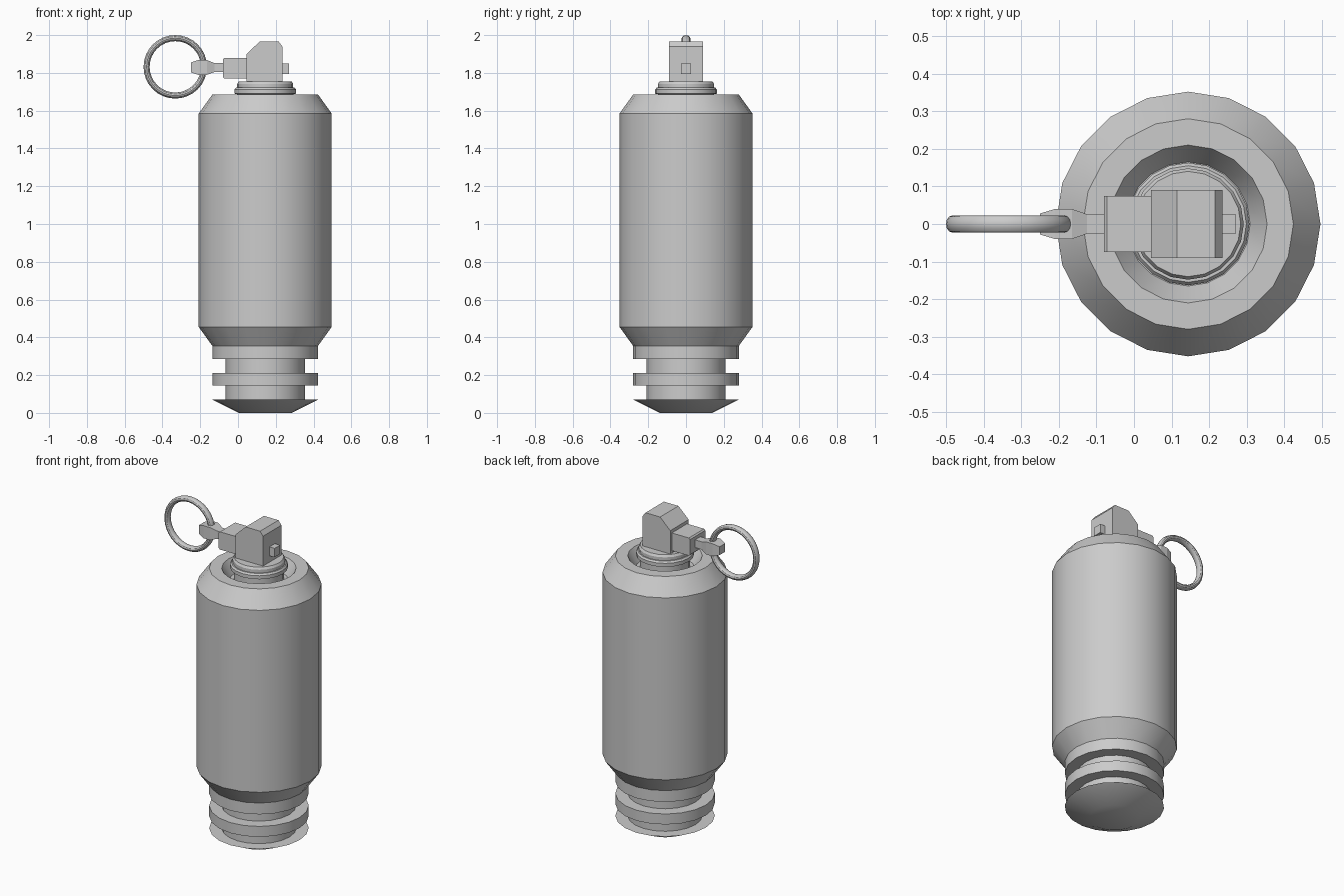
import bpy, bmesh, math
from mathutils import Vector

cube = bpy.data.objects.get("Cube")
if cube:
    bpy.data.objects.remove(cube, do_unlink=True)

AXIS_X = 0.144
SIDES = 20

grey = bpy.data.materials.new("plain_grey")
grey.use_nodes = True
colour = (0.6, 0.6, 0.6, 1)
grey.diffuse_color = colour
grey.node_tree.nodes["Principled BSDF"].inputs["Base Color"].default_value = colour


def finish(name, bm, smooth=False):
    bmesh.ops.recalc_face_normals(bm, faces=bm.faces)
    mesh = bpy.data.meshes.new(name)
    bm.to_mesh(mesh)
    bm.free()
    mesh.materials.append(grey)
    obj = bpy.data.objects.new(name, mesh)
    bpy.context.collection.objects.link(obj)
    if smooth:
        bpy.ops.object.select_all(action='DESELECT')
        obj.select_set(True)
        bpy.context.view_layer.objects.active = obj
        bpy.ops.object.shade_smooth_by_angle(angle=math.radians(30))
    return obj


def loft(bm, rings):
    """Skin closed rings of points and cap both ends."""
    loops = [[bm.verts.new(p) for p in ring] for ring in rings]
    for a, b in zip(loops, loops[1:]):
        n = len(a)
        for i in range(n):
            j = (i + 1) % n
            bm.faces.new((a[i], a[j], b[j], b[i]))
    bm.faces.new(loops[0][::-1])
    bm.faces.new(loops[-1])


def lathe(name, profile):
    bm = bmesh.new()
    angles = [2 * math.pi * i / SIDES for i in range(SIDES)]
    loft(bm, [[(AXIS_X + r * math.cos(a), r * math.sin(a), z) for a in angles]
              for r, z in profile])
    return finish(name, bm, True)


def along_x(name, sections):
    """Rectangular bar through (x, half depth, low z, high z) sections."""
    bm = bmesh.new()
    loft(bm, [[(x, -h, lo), (x, h, lo), (x, h, hi), (x, -h, hi)]
              for x, h, lo, hi in sections])
    return finish(name, bm)


# Canister: grooved foot, tapered shoulders and a sunken top well
lathe("canister", [
    (0.14, 0), (0.28, 0.07), (0.21, 0.07), (0.21, 0.145), (0.28, 0.145),
    (0.28, 0.21), (0.21, 0.21), (0.21, 0.285), (0.28, 0.285), (0.28, 0.355),
    (0.352, 0.455), (0.352, 1.585), (0.28, 1.685), (0.21, 1.685), (0.165, 1.61)])

# Stepped collar under the fuse head
lathe("collar", [
    (0.14, 1.605), (0.14, 1.685), (0.163, 1.69), (0.163, 1.712), (0.155, 1.722),
    (0.148, 1.722), (0.148, 1.742), (0.14, 1.755)])

# Fuse head with chamfered top
bm = bmesh.new()
outline = [(0.045, 1.75), (0.235, 1.75), (0.235, 1.94), (0.215, 1.966),
           (0.115, 1.966), (0.045, 1.9)]
loft(bm, [[(x, y, z) for x, z in outline] for y in (-0.09, 0.09)])
finish("fuse_head", bm)

# Pin parts
along_x("pin_stub", [(0.23, 0.027, 1.795, 1.85), (0.27, 0.027, 1.795, 1.85)])
along_x("pin_housing", [(-0.08, 0.075, 1.778, 1.872), (-0.072, 0.075, 1.77, 1.88),
                        (0.05, 0.075, 1.77, 1.88)])
along_x("pin_link", [(-0.25, 0.028, 1.803, 1.855), (-0.21, 0.04, 1.79, 1.868),
                     (-0.165, 0.04, 1.79, 1.868), (-0.125, 0.026, 1.804, 1.852),
                     (-0.075, 0.026, 1.804, 1.852)])

# Pull ring, slightly deeper than it is thick
bm = bmesh.new()
MAJOR, MINOR, DEPTH, STEPS, TUBE = 0.152, 0.016, 0.0225, 32, 12
grid = []
for i in range(STEPS):
    a = 2 * math.pi * i / STEPS
    row = []
    for j in range(TUBE):
        b = 2 * math.pi * j / TUBE
        r = MAJOR + MINOR * math.cos(b)
        row.append(bm.verts.new(Vector((-0.332 + r * math.cos(a),
                                        DEPTH * math.sin(b),
                                        1.832 + r * math.sin(a)))))
    grid.append(row)
for i in range(STEPS):
    for j in range(TUBE):
        k, m = (i + 1) % STEPS, (j + 1) % TUBE
        bm.faces.new((grid[i][j], grid[k][j], grid[k][m], grid[i][m]))
finish("pull_ring", bm, True).data.shade_smooth()
